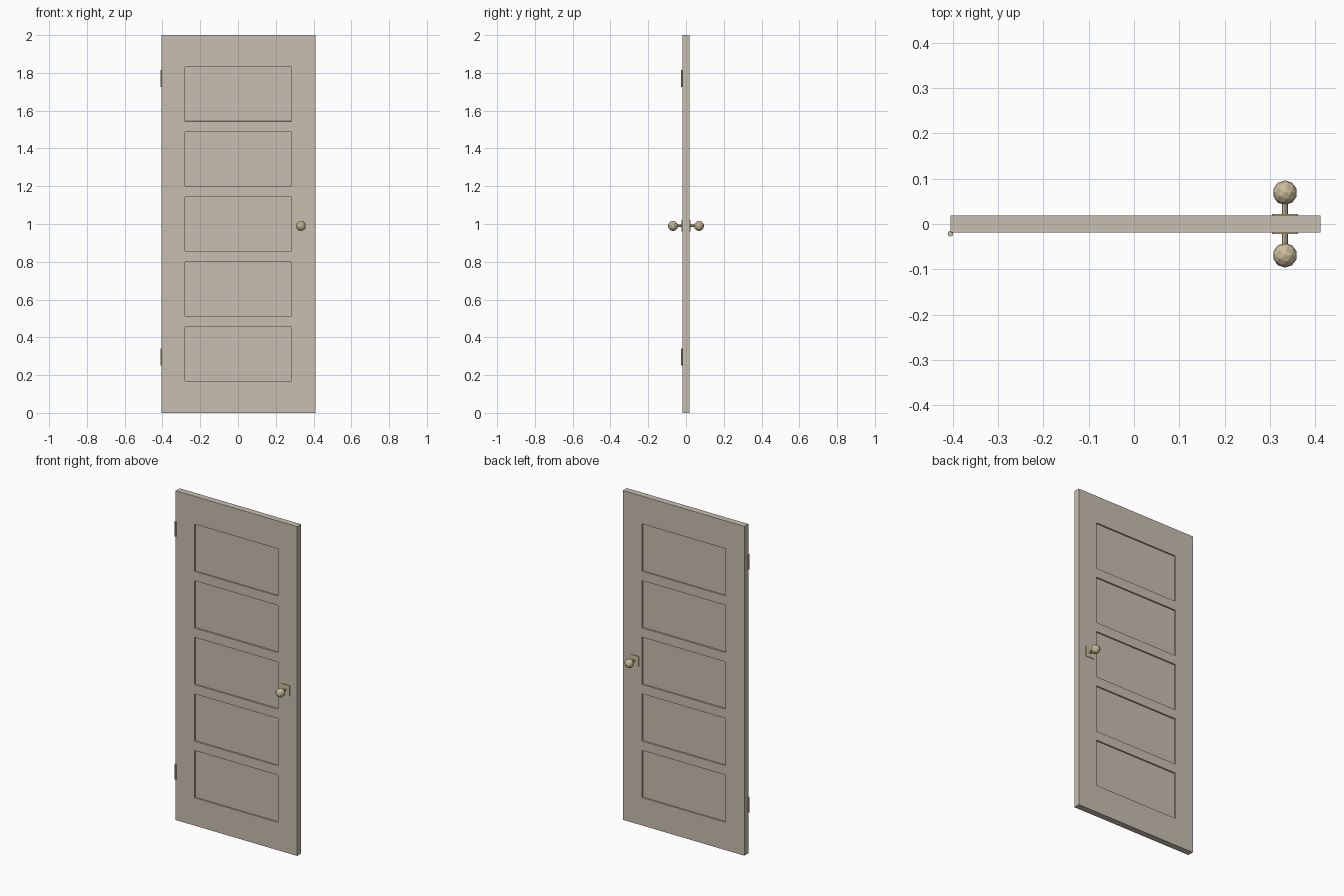
import bpy, bmesh, math
from mathutils import Vector

if "Cube" in bpy.data.objects:
    bpy.data.objects.remove(bpy.data.objects["Cube"])


def material(name, rgb):
    m = bpy.data.materials.new(name)
    m.diffuse_color = (*rgb, 1)
    m.use_nodes = True
    m.node_tree.nodes["Principled BSDF"].inputs["Base Color"].default_value = m.diffuse_color
    return m


PAINT = material("warm_grey_paint", (0.58, 0.52, 0.44))
BRASS = material("pale_brass", (0.60, 0.51, 0.33))


def finish(bm, name, mat):
    bmesh.ops.recalc_face_normals(bm, faces=bm.faces)
    me = bpy.data.meshes.new(name)
    bm.to_mesh(me)
    bm.free()
    me.materials.append(mat)
    ob = bpy.data.objects.new(name, me)
    bpy.context.collection.objects.link(ob)
    return ob


def box(bm, lo, hi):
    lo, hi = Vector(lo), Vector(hi)
    vs = bmesh.ops.create_cube(bm, size=1)["verts"]
    for v in vs:
        v.co = (lo + hi) / 2 + v.co * (hi - lo)


# Door slab, cut along the panel edges, with five panels sunk on both faces
PX0, PX1, PZ, PH, STEP = -0.28, 0.283, 0.169, 0.287, 0.3437
T = 0.019
panels = [(PZ + i * STEP, PZ + i * STEP + PH) for i in range(5)]
bm = bmesh.new()
box(bm, (-0.405, -T, 0), (0.411, T, 2))
cuts = [((x, 0, 0), (1, 0, 0)) for x in (PX0, PX1)]
cuts += [((0, 0, z), (0, 0, 1)) for p in panels for z in p]
for co, no in cuts:
    bmesh.ops.bisect_plane(bm, geom=bm.verts[:] + bm.edges[:] + bm.faces[:],
                           plane_co=co, plane_no=no)
bm.normal_update()
sunk = []
for f in bm.faces:
    c = f.calc_center_median()
    if abs(f.normal.y) > 0.9 and PX0 < c.x < PX1 and any(a < c.z < b for a, b in panels):
        sunk.append(f)
bmesh.ops.inset_individual(bm, faces=sunk, thickness=0.001, depth=-0.008)
finish(bm, "door_slab", PAINT)

# Knob, stem and backing plate on each face
KX, KZ = 0.333, 0.99
for side, s in (("front", -1), ("back", 1)):
    bm = bmesh.new()
    box(bm, (KX - 0.029, min(s * T, s * 0.0225), KZ - 0.031),
        (KX + 0.029, max(s * T, s * 0.0225), KZ + 0.031))
    finish(bm, side + "_knob_plate", BRASS)

    bm = bmesh.new()
    bmesh.ops.create_cone(bm, cap_ends=True, segments=8, radius1=0.007,
                          radius2=0.007, depth=0.045)
    stem = finish(bm, side + "_knob_stem", BRASS)
    stem.rotation_euler.x = math.pi / 2
    stem.location = (KX, s * 0.0375, KZ)

    bm = bmesh.new()
    bmesh.ops.create_icosphere(bm, subdivisions=2, radius=0.027)
    knob = finish(bm, side + "_knob", BRASS)
    knob.location = (KX, s * 0.069, KZ)

# Hinge barrels on the front left edge
for name, z in (("lower_hinge", 0.295), ("upper_hinge", 1.77)):
    bm = bmesh.new()
    bmesh.ops.create_cone(bm, cap_ends=True, segments=8, radius1=0.0062,
                          radius2=0.0062, depth=0.09)
    finish(bm, name, BRASS).location = (-0.405, -0.0215, z)
